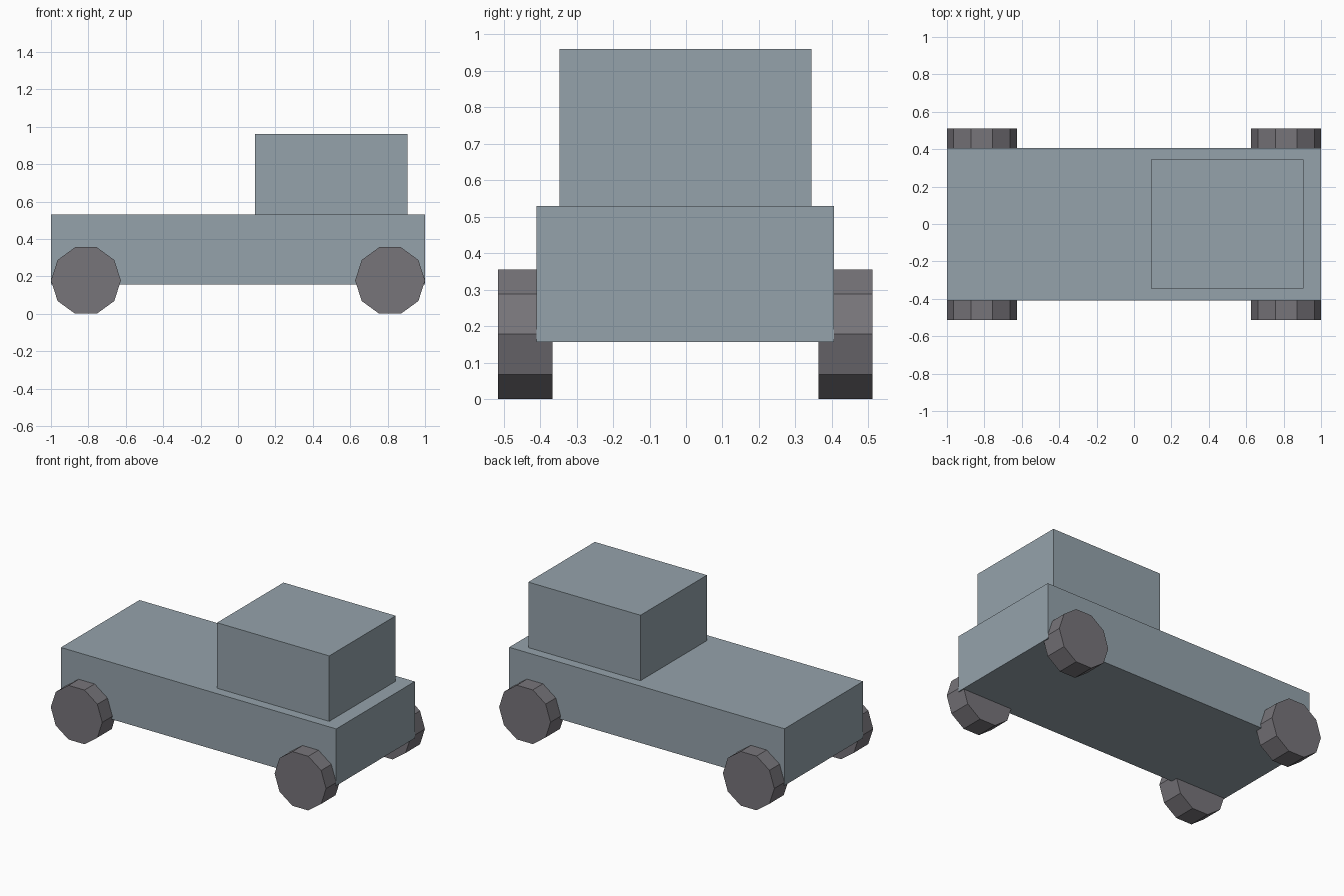
import bpy
from math import pi

cube = bpy.data.objects.get("Cube")
if cube:
    bpy.data.objects.remove(cube, do_unlink=True)


def make_material(name, rgb):
    mat = bpy.data.materials.new(name)
    mat.use_nodes = True
    colour = (*rgb, 1)
    mat.diffuse_color = colour
    mat.node_tree.nodes["Principled BSDF"].inputs["Base Color"].default_value = colour
    return mat


def finish(name, mat):
    obj = bpy.context.object
    obj.name = name
    obj.data.materials.append(mat)
    return obj


def box(name, low, high, mat):
    centre = [(a + b) / 2 for a, b in zip(low, high)]
    size = [b - a for a, b in zip(low, high)]
    bpy.ops.mesh.primitive_cube_add(size=1, location=centre)
    obj = finish(name, mat)
    obj.scale = size
    return obj


paint = make_material("blue_grey_paint", (0.30, 0.365, 0.41))
rubber = make_material("dark_grey_rubber", (0.185, 0.177, 0.195))

# Body and cab
box("body", (-1, -0.409, 0.157), (1, 0.406, 0.53), paint)
box("cab", (0.09, -0.346, 0.53), (0.905, 0.344, 0.96), paint)

# Ten-sided wheels, flat side down
for end, x in (("cab_end", 0.813), ("bed_end", -0.813)):
    for side, y in (("front", -0.44), ("back", 0.437)):
        bpy.ops.mesh.primitive_cylinder_add(
            vertices=10, radius=0.187, depth=0.149,
            location=(x, y, 0.178), rotation=(pi / 2, pi / 2, 0))
        finish(f"wheel_{end}_{side}", rubber)
